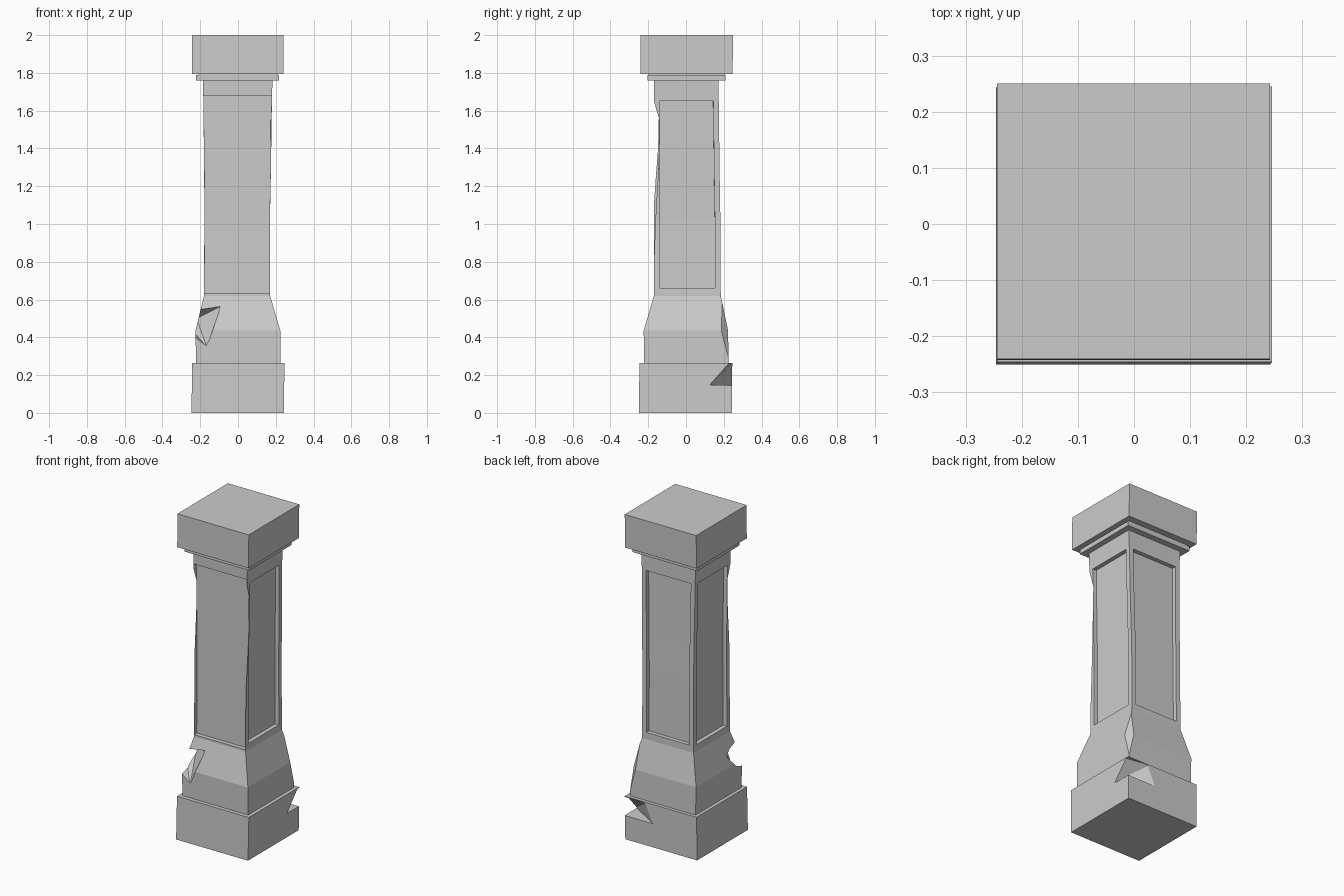
import bpy, bmesh
from mathutils import Vector

cube = bpy.data.objects.get("Cube")
if cube:
    bpy.data.objects.remove(cube, do_unlink=True)

stone = bpy.data.materials.new("grey_stone")
stone.use_nodes = True
COLOR = (0.6, 0.6, 0.6, 1)
stone.diffuse_color = COLOR
stone.node_tree.nodes["Principled BSDF"].inputs["Base Color"].default_value = COLOR


def finish(name, bm):
    bmesh.ops.recalc_face_normals(bm, faces=bm.faces)
    mesh = bpy.data.meshes.new(name)
    bm.to_mesh(mesh)
    bm.free()
    mesh.materials.append(stone)
    obj = bpy.data.objects.new(name, mesh)
    bpy.context.collection.objects.link(obj)
    return obj


def stack(bm, rings):
    """Square tube through rings of (z, x0, x1, y0, y1), closed at both ends."""
    loops = [[bm.verts.new((x, y, z)) for x, y in ((x0, y0), (x1, y0), (x1, y1), (x0, y1))]
             for z, x0, x1, y0, y1 in rings]
    sides = [[], [], [], []]
    for low, high in zip(loops, loops[1:]):
        for i in range(4):
            j = (i + 1) % 4
            sides[i].append(bm.faces.new((low[i], low[j], high[j], high[i])))
    bm.faces.new(loops[0][::-1])
    bm.faces.new(loops[-1])
    return sides


def block(name, *rings):
    bm = bmesh.new()
    stack(bm, rings)
    return finish(name, bm)


def cut(target, name, points):
    """Carve the convex hull of the points out of the target."""
    bm = bmesh.new()
    for p in points:
        bm.verts.new(p)
    bmesh.ops.convex_hull(bm, input=bm.verts)
    cutter = finish(name, bm)
    cutter.hide_render = True
    cutter.hide_viewport = True
    cutter.display_type = 'WIRE'
    mod = target.modifiers.new(name, 'BOOLEAN')
    mod.object = cutter
    mod.operation = 'DIFFERENCE'
    mod.solver = 'EXACT'


def shave(target, name, sx, sy, profile):
    """Chip a vertical corner; profile lists (x, y, z) on the corner and depth."""
    along = Vector((sx, -sy, 0)) * 0.08
    out = Vector((sx, sy, 0)) * 0.08
    points = []
    for x, y, z, depth in profile:
        p = Vector((x - sx * depth / 2, y - sy * depth / 2, z))
        points += [p + along, p - along, p + out + along, p + out - along]
    cut(target, name, points)


# Base, collar and cap
base = block("base_block", (0, -.246, .243, -.25, .243), (.265, -.243, .246, -.246, .245))
block("collar", (1.76, -.222, .218, -.205, .21), (1.788, -.222, .218, -.205, .21))
block("collar_neck", (1.78, -.21, .21, -.2, .205), (1.80, -.21, .21, -.2, .205))
block("cap_block", (1.795, -.244, .242, -.242, .246), (2, -.244, .242, -.241, .25))

# Shaft with flared foot
bm = bmesh.new()
sides = stack(bm, [
    (.26, -.222, .224, -.222, .225), (.435, -.225, .224, -.224, .223),
    (.62, -.18, .17, -.17, .184), (.632, -.18, .17, -.17, .184),
    (1.02, -.178, .169, -.169, .182), (1.27, -.179, .174, -.169, .178),
    (1.68, -.184, .18, -.169, .173), (1.77, -.185, .183, -.17, .172)])
# Sunken panels on all four sides
for side in sides:
    panel = side[3:6]
    bmesh.ops.inset_region(bm, faces=panel, thickness=.029, use_even_offset=True)
    bmesh.ops.inset_region(bm, faces=panel, thickness=.0005, depth=-.025, use_even_offset=True)
shaft = finish("shaft", bm)

# Broken corners
shave(shaft, "left_edge_chip_cutter", 1, -1,
      [(.18, -.169, 1.65, 0), (.176, -.169, 1.54, .03), (.173, -.169, 1.25, .02), (.17, -.169, .8, 0)])
shave(shaft, "right_edge_chip_cutter", -1, -1,
      [(-.184, -.169, 1.65, 0), (-.182, -.169, 1.57, .025), (-.179, -.169, 1.4, .02), (-.178, -.169, 1.12, 0)])
shave(shaft, "back_foot_chip_cutter", 1, 1,
      [(.178, .195, .58, 0), (.224, .223, .435, .025), (.224, .225, .29, 0)])
cut(shaft, "foot_notch_cutter", [
    (-.09, -.19, .565), (-.165, -.23, .35), (-.22, -.09, .5), (-.13, -.17, .53),
    (-.09, -.3, .565), (-.165, -.3, .35), (-.3, -.09, .5),
    (-.3, -.3, .565), (-.3, -.3, .435)])
cut(base, "base_notch_cutter", [
    (.25, .225, .26), (.25, .125, .148), (.1, .25, .26), (.045, .25, .145),
    (.3, .3, .145), (.3, .3, .26)])
